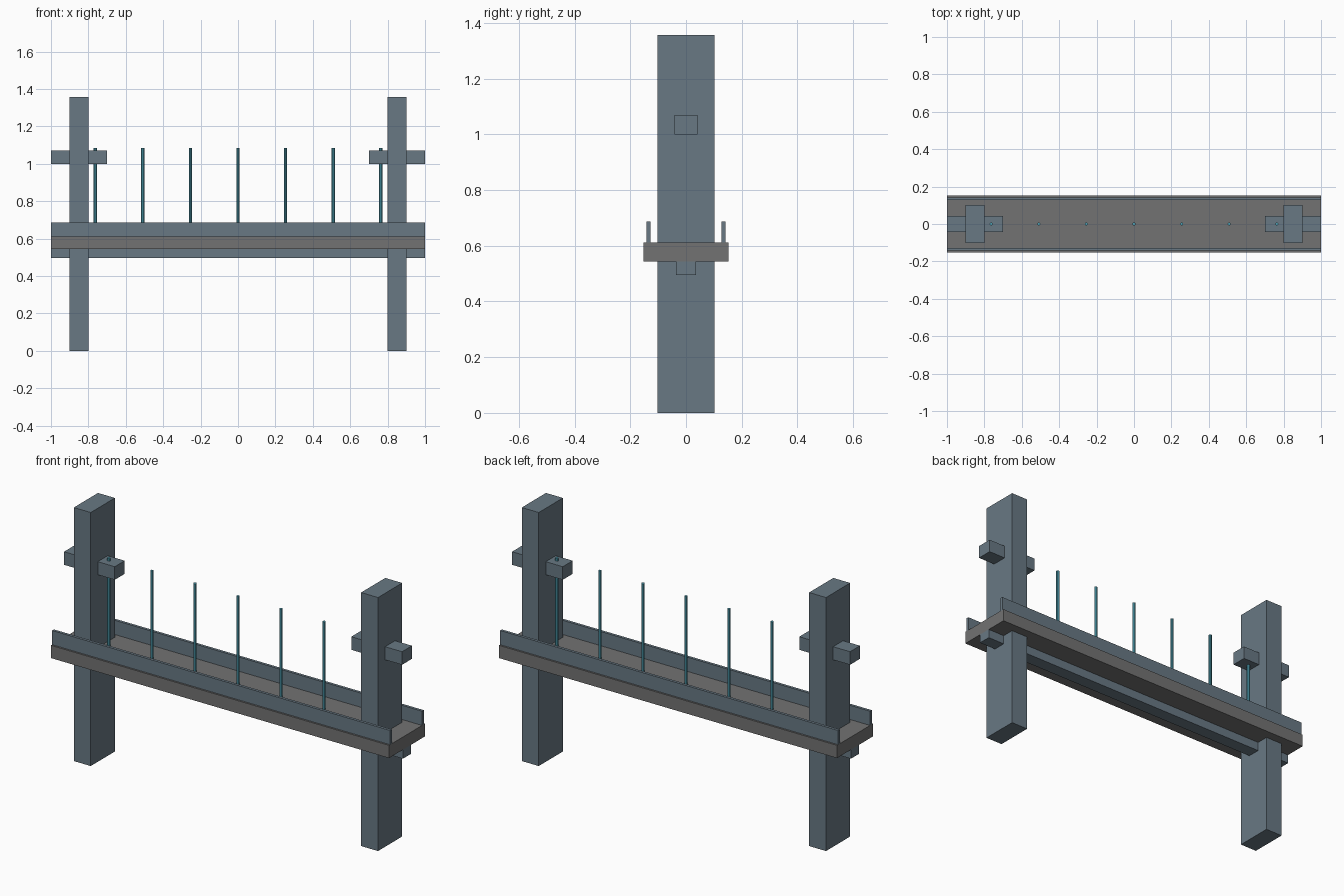
import bpy

if "Cube" in bpy.data.objects:
    bpy.data.objects.remove(bpy.data.objects["Cube"])


def material(name, color):
    m = bpy.data.materials.new(name)
    m.diffuse_color = (*color, 1)
    m.use_nodes = True
    m.node_tree.nodes["Principled BSDF"].inputs["Base Color"].default_value = m.diffuse_color
    return m


steel = material("steel", (0.14, 0.19, 0.23))
asphalt = material("asphalt", (0.17, 0.17, 0.17))
cable_blue = material("cable_blue", (0.08, 0.36, 0.46))


def box(name, x, y, z, mat):
    """Box from (min, max) ranges on each axis."""
    ranges = (x, y, z)
    bpy.ops.mesh.primitive_cube_add(size=1, location=[(a + b) / 2 for a, b in ranges])
    ob = bpy.context.object
    ob.name = name
    ob.scale = [b - a for a, b in ranges]
    bpy.ops.object.transform_apply(location=False, rotation=False, scale=True)
    ob.data.materials.append(mat)
    return ob


# Road deck and the girder beneath it
box("road_deck", (-1, 1), (-0.152, 0.152), (0.543, 0.611), asphalt)
box("under_girder", (-1, 1), (-0.035, 0.035), (0.495, 0.545), steel)

# Side railings
for side, s in (("front", -1), ("back", 1)):
    y = s * 0.135
    box(side + "_railing", (-1, 1), (y - 0.0075, y + 0.0075), (0.609, 0.687), steel)

# Towers, each with a cross beam through it
for side, s in (("left", -1), ("right", 1)):
    x = s * 0.85
    box(side + "_tower", (x - 0.05, x + 0.05), (-0.102, 0.102), (0, 1.356), steel)
    box(side + "_cross_beam", (x - 0.15, x + 0.15), (-0.042, 0.042), (1.0, 1.07), steel)

# Row of vertical hanger cables
for i in range(7):
    bottom, top = 0.58, 1.085
    bpy.ops.mesh.primitive_cylinder_add(
        vertices=8, radius=0.0085, depth=top - bottom,
        location=((i - 3) * 0.2545, 0, (bottom + top) / 2))
    cable = bpy.context.object
    cable.name = f"hanger_cable_{i + 1}"
    cable.data.materials.append(cable_blue)
